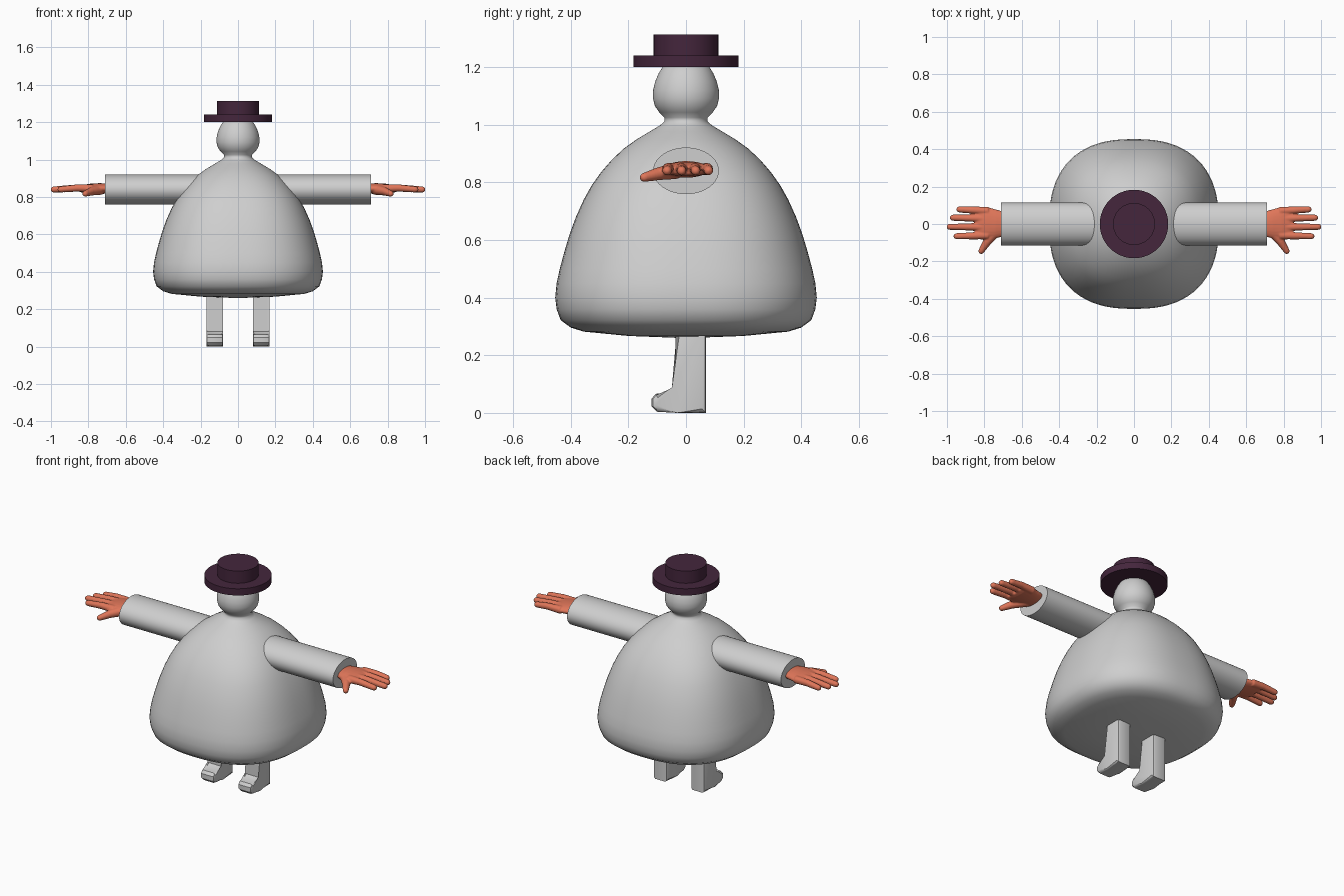
import bpy, bmesh, math
from mathutils import Vector

if "Cube" in bpy.data.objects:
    bpy.data.objects.remove(bpy.data.objects["Cube"])


def material(name, rgb):
    m = bpy.data.materials.new(name)
    m.diffuse_color = (*rgb, 1)
    m.use_nodes = True
    m.node_tree.nodes["Principled BSDF"].inputs["Base Color"].default_value = m.diffuse_color
    return m


GREY = material("pale grey", (0.62, 0.62, 0.62))
SKIN = material("terracotta skin", (0.74, 0.18, 0.10))
PLUM = material("dark plum", (0.058, 0.019, 0.045))


def finish(name, bm, mat, angle=40, mirror=False, voxel=0):
    bmesh.ops.recalc_face_normals(bm, faces=bm.faces)
    me = bpy.data.meshes.new(name)
    bm.to_mesh(me)
    bm.free()
    ob = bpy.data.objects.new(name, me)
    bpy.context.collection.objects.link(ob)
    me.materials.append(mat)
    bpy.ops.object.select_all(action='DESELECT')
    ob.select_set(True)
    bpy.context.view_layer.objects.active = ob
    bpy.ops.object.shade_smooth_by_angle(angle=math.radians(angle))
    if voxel:
        r = ob.modifiers.new("fuse", 'REMESH')
        r.mode = 'VOXEL'
        r.voxel_size = voxel
        r.use_smooth_shade = True
        s = ob.modifiers.new("soften", 'SMOOTH')
        s.factor, s.iterations = 0.5, 3
    if mirror:
        ob.modifiers.new("mirror", 'MIRROR')
    return ob


def skin_rings(bm, rings, caps=(True, True)):
    """Bridge equal rings of points into a tube with optional end caps."""
    vs = [[bm.verts.new(p) for p in r] for r in rings]
    n = len(vs[0])
    for a, b in zip(vs, vs[1:]):
        for i in range(n):
            j = (i + 1) % n
            bm.faces.new((a[i], a[j], b[j], b[i]))
    if caps[0]:
        bm.faces.new(vs[0][::-1])
    if caps[1]:
        bm.faces.new(vs[-1])


def lathe(profile, n=64, power=lambda r: 2):
    """Turn (radius, z) points; power > 2 squares off the plan."""
    rings = []
    for r, z in profile:
        e, ring = 2 / power(r), []
        for i in range(n):
            c, s = math.cos(math.tau * i / n), math.sin(math.tau * i / n)
            ring.append((r * math.copysign(abs(c) ** e, c),
                         r * math.copysign(abs(s) ** e, s), z))
        rings.append(ring)
    bm = bmesh.new()
    skin_rings(bm, rings)
    return bm


def loft(bm, sections, n=24, caps=(True, True)):
    """Elliptical tube through (centre, half width, half height)."""
    pts = [Vector(s[0]) for s in sections]
    rings = []
    for k, (_, w, h) in enumerate(sections):
        t = (pts[min(k + 1, len(pts) - 1)] - pts[max(k - 1, 0)]).normalized()
        side = t.cross(Vector((0, 0, 1))).normalized()
        up = side.cross(t)
        rings.append([pts[k] + side * w * math.cos(math.tau * i / n)
                      + up * h * math.sin(math.tau * i / n) for i in range(n)])
    skin_rings(bm, rings, caps)


def digit(bm, path, r0, r1):
    """Tapered finger with a rounded tip ending at the last path point."""
    pts = [Vector(p) for p in path]
    d = (pts[-1] - pts[-2]).normalized()
    tip = pts[-1]
    pts[-1] = tip - d * r1
    m = len(pts) - 1
    sec = [(p, r0 + (r1 - r0) * i / m, r0 + (r1 - r0) * i / m) for i, p in enumerate(pts)]
    for a in (30, 55, 80):
        q = math.radians(a)
        sec.append((pts[-1] + d * r1 * math.sin(q), r1 * math.cos(q), r1 * math.cos(q)))
    loft(bm, sec, 14)


# Bell-shaped body running up through the neck into the head
body = [(0.02, 0.260), (0.20, 0.267), (0.355, 0.282), (0.40, 0.296), (0.435, 0.322),
        (0.449, 0.36), (0.454, 0.40), (0.449, 0.45), (0.438, 0.50), (0.422, 0.56),
        (0.404, 0.62), (0.382, 0.68), (0.355, 0.74), (0.327, 0.79), (0.295, 0.835),
        (0.258, 0.878), (0.215, 0.918), (0.17, 0.95), (0.125, 0.977), (0.09, 0.998),
        (0.074, 1.012), (0.075, 1.025), (0.093, 1.043), (0.108, 1.065), (0.115, 1.092),
        (0.114, 1.12), (0.107, 1.15), (0.094, 1.18), (0.078, 1.205), (0.05, 1.222),
        (0.01, 1.23)]
finish("body_and_head", lathe(body, 72, lambda r: 2 + 0.45 * min(1, max(0, (r - 0.12) / 0.2))),
       GREY, 60)

# Flat-brimmed hat
finish("hat", lathe([(0.183, 1.20), (0.183, 1.24), (0.112, 1.24), (0.112, 1.313)], 48), PLUM)

# Straight sleeves, oval in section
bm = bmesh.new()
loft(bm, [((0.21, 0, 0.84), 0.114, 0.081), ((0.71, 0, 0.84), 0.114, 0.081)], 40, (False, True))
finish("sleeves", bm, GREY, mirror=True)

# Hands: palm, four fingers and a thumb fused into one skin
bm = bmesh.new()
loft(bm, [((0.695, 0, 0.845), 0.066, 0.027), ((0.74, 0, 0.845), 0.078, 0.029),
          ((0.79, 0.003, 0.845), 0.088, 0.026), ((0.83, 0.005, 0.843), 0.086, 0.021),
          ((0.85, 0.005, 0.842), 0.074, 0.014)])
for y0, y1, x in ((0.070, 0.079, 0.95), (0.028, 0.034, 0.985),
                  (-0.017, -0.015, 1.002), (-0.060, -0.066, 0.965)):
    digit(bm, [(0.78, y0, 0.846), (0.86, (y0 + y1) / 2, 0.848), (x, y1, 0.839)], 0.022, 0.0165)
digit(bm, [(0.735, -0.035, 0.84), (0.785, -0.095, 0.83), (0.825, -0.158, 0.814)], 0.029, 0.016)
finish("hands", bm, SKIN, mirror=True, voxel=0.0045)

# Legs with feet pointing forward: side outline extruded across, edges rounded
outline = [(0.07, 0), (0.07, 0.30), (-0.035, 0.30), (-0.035, 0.08), (-0.055, 0.068),
           (-0.105, 0.066), (-0.119, 0.05), (-0.119, 0.022), (-0.10, 0.004), (-0.03, 0)]
bm = bmesh.new()
skin_rings(bm, [[(x, y, z) for y, z in outline] for x in (0.079, 0.169)])
long_edges = [e for e in bm.edges
              if abs(e.verts[0].co.x - e.verts[1].co.x) < 1e-5 or e.calc_face_angle(0) > 1.2]
bmesh.ops.bevel(bm, geom=long_edges, offset=0.014, segments=2, profile=0.5,
                affect='EDGES', clamp_overlap=True)
finish("legs", bm, GREY, 35, mirror=True)
